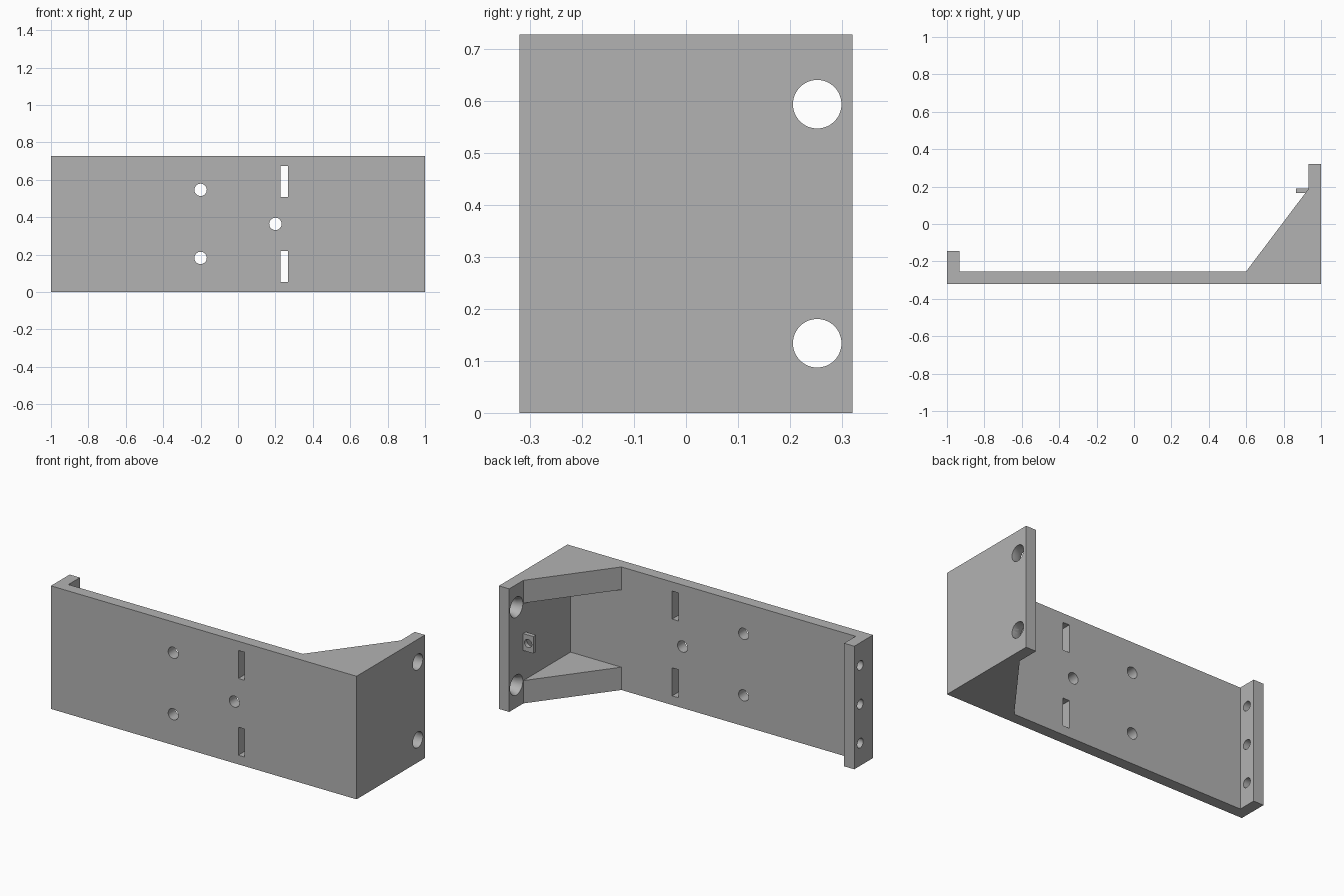
import bpy, bmesh
from mathutils import Matrix, Vector

if "Cube" in bpy.data.objects:
    bpy.data.objects.remove(bpy.data.objects["Cube"], do_unlink=True)

H = 0.728          # bracket height
MID = H / 2
RIB = 0.135        # gusset thickness
PLATE_BACK = -0.253
HOLE_ROWS = (0.134, 0.594)

grey = bpy.data.materials.new("plain grey")
grey.use_nodes = True
colour = (0.45, 0.45, 0.45, 1)
grey.diffuse_color = colour
grey.node_tree.nodes["Principled BSDF"].inputs["Base Color"].default_value = colour


def add_object(name, bm):
    bmesh.ops.recalc_face_normals(bm, faces=bm.faces)
    mesh = bpy.data.meshes.new(name)
    bm.to_mesh(mesh)
    bm.free()
    mesh.materials.append(grey)
    obj = bpy.data.objects.new(name, mesh)
    bpy.context.collection.objects.link(obj)
    return obj


def extruded_plan(name, outline, z0, z1):
    bm = bmesh.new()
    face = bm.faces.new([bm.verts.new((x, y, z0)) for x, y in outline])
    top = bmesh.ops.extrude_face_region(bm, geom=[face])["geom"]
    verts = [v for v in top if isinstance(v, bmesh.types.BMVert)]
    bmesh.ops.translate(bm, verts=verts, vec=(0, 0, z1 - z0))
    return add_object(name, bm)


def box(name, low, high):
    corners = [(low[0], low[1]), (high[0], low[1]), (high[0], high[1]), (low[0], high[1])]
    return extruded_plan(name, corners, low[2], high[2])


def round_cutter(centre, axis, length, r1, r2=None):
    bm = bmesh.new()
    turn = Vector((0, 0, 1)).rotation_difference(Vector(axis)).to_matrix().to_4x4()
    bmesh.ops.create_cone(bm, cap_ends=True, segments=48, radius1=r1,
                          radius2=r2 or r1, depth=length,
                          matrix=Matrix.Translation(centre) @ turn)
    return add_object("cutter", bm)


def cut(obj, cutter):
    mod = obj.modifiers.new("cut", "BOOLEAN")
    mod.operation = "DIFFERENCE"
    mod.solver = "EXACT"
    mod.object = cutter
    cutter.hide_render = True
    bpy.context.view_layer.objects.active = obj
    bpy.ops.object.modifier_apply(modifier=mod.name)
    bpy.data.objects.remove(cutter, do_unlink=True)


# Plate with a short lip at one end and a deep wall at the other
body = extruded_plan("bracket_body", [
    (-1, -0.32), (1, -0.32), (1, 0.32), (0.933, 0.32), (0.933, PLATE_BACK),
    (-0.933, PLATE_BACK), (-0.933, -0.145), (-1, -0.145)], 0, H)

# Screw holes through the plate
for x, z in ((-0.2, 0.182), (-0.2, 0.546), (0.2, MID)):
    cut(body, round_cutter((x, -0.28, z), (0, 1, 0), 0.2, 0.033))

# Strap slots
for z in (0.137, H - 0.137):
    cut(body, box("cutter", (0.226, -0.4, z - 0.083), (0.268, -0.2, z + 0.083)))

# Countersunk holes in the deep wall
for z in HOLE_ROWS:
    cut(body, round_cutter((0.965, 0.2525, z), (1, 0, 0), 0.2, 0.0467))
    cut(body, round_cutter((0.942, 0.2525, z), (1, 0, 0), 0.042, 0.065, 0.0467))

# Holes in the lip
for z in (*HOLE_ROWS, MID):
    cut(body, round_cutter((-0.965, -0.2, z), (1, 0, 0), 0.2, 0.028))

# Triangular gussets, top and bottom
corner = [(0.6, PLATE_BACK), (0.933, PLATE_BACK), (0.933, 0.188)]
lower = extruded_plan("lower_gusset", corner, 0, RIB)
upper = extruded_plan("upper_gusset", corner, H - RIB, H)

# Small drilled tab on the inside of the deep wall
tab = box("cable_tab", (0.866, 0.165, MID - 0.05), (0.933, 0.19, MID + 0.05))
cut(tab, round_cutter((0.9, 0.178, MID), (0, 1, 0), 0.1, 0.024))

# Smooth bores, sharp edges
bpy.ops.object.select_all(action="DESELECT")
for obj in (body, lower, upper, tab):
    obj.select_set(True)
bpy.context.view_layer.objects.active = body
bpy.ops.object.shade_smooth_by_angle()
